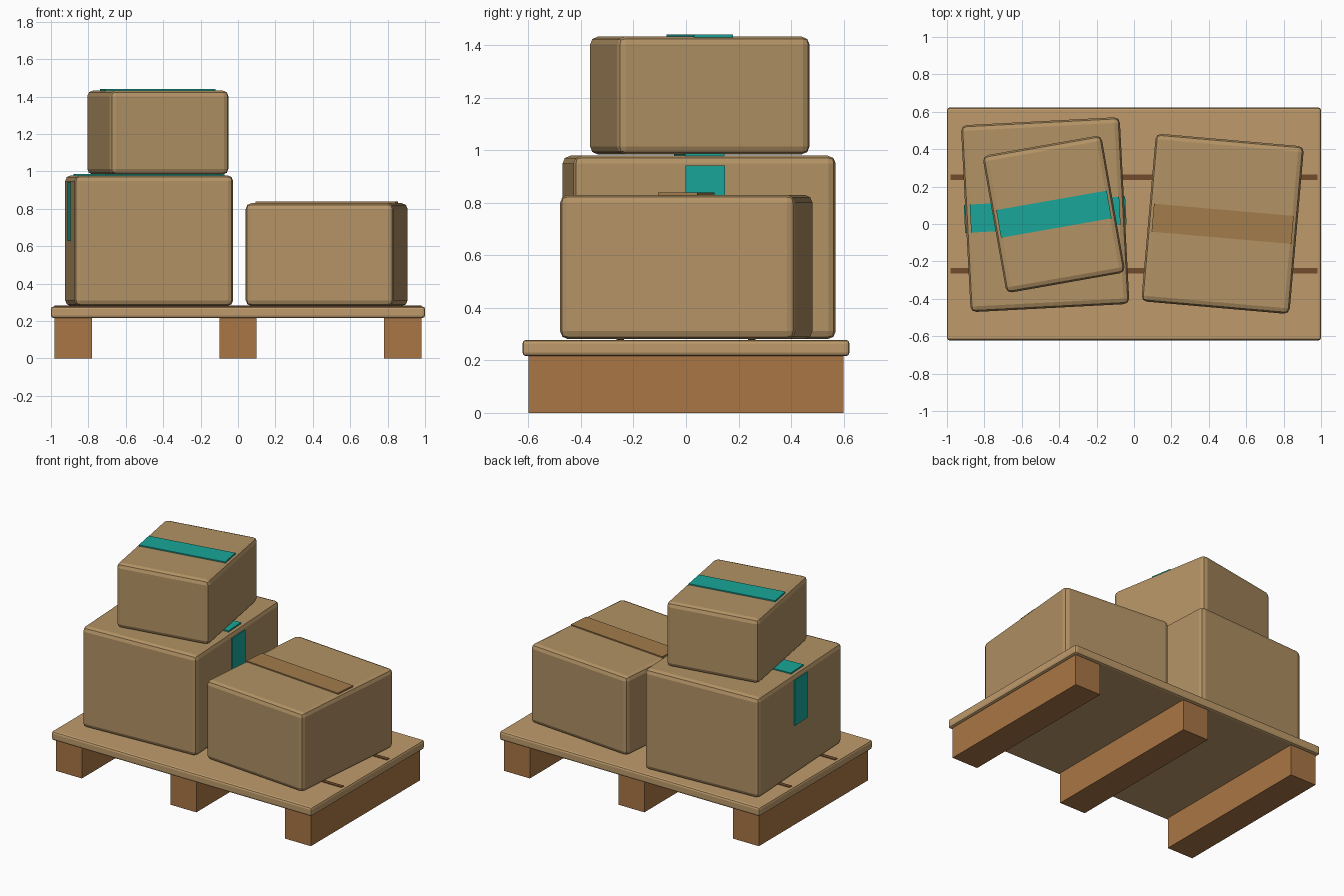
import bpy
from math import radians
from mathutils import Matrix, Vector

if "Cube" in bpy.data.objects:
    bpy.data.objects.remove(bpy.data.objects["Cube"])


def material(name, rgb):
    m = bpy.data.materials.new(name)
    m.diffuse_color = (*rgb, 1)
    m.use_nodes = True
    m.node_tree.nodes["Principled BSDF"].inputs["Base Color"].default_value = m.diffuse_color
    return m


CARD = material("cardboard", (0.45, 0.29, 0.13))
DECK = material("deck_wood", (0.52, 0.33, 0.15))
WOOD = material("runner_wood", (0.40, 0.18, 0.06))
GAP = material("dark_gap", (0.17, 0.07, 0.025))
TEAL = material("teal_tape", (0.01, 0.38, 0.32))
BROWN = material("brown_tape", (0.36, 0.20, 0.07))


def block(name, size, mat, frame, loc, bevel=0):
    """Box of a given size, placed at loc inside a turned frame."""
    bpy.ops.mesh.primitive_cube_add(size=1)
    ob = bpy.context.object
    ob.name = name
    ob.data.transform(Matrix.Diagonal((*size, 1)))
    ob.matrix_world = frame @ Matrix.Translation(Vector(loc))
    ob.data.materials.append(mat)
    if bevel:
        mod = ob.modifiers.new("rounded_edges", 'BEVEL')
        mod.width = bevel
        mod.segments = 2
    return ob


def turned(x, y, z, degrees):
    return Matrix.Translation((x, y, z)) @ Matrix.Rotation(radians(degrees), 4, 'Z')


def carton(name, x, y, z, angle, size, tape_length, tape_mat):
    """Cardboard box standing at z with a strip of tape on its top."""
    frame = turned(x, y, z, angle)
    h = size[2]
    block(name, size, CARD, frame, (0, 0, h / 2), 0.03)
    block(name + "_top_tape", (tape_length, 0.15, 0.016), tape_mat, frame, (0, 0, h))
    return frame


# Pallet: deck, runners and dark board gaps
base = Matrix.Identity(4)
block("pallet_deck", (2, 1.245, 0.062), DECK, base, (0, 0, 0.247), 0.014)
for side, x in (("left", -0.88), ("middle", 0), ("right", 0.88)):
    block(side + "_runner", (0.2, 1.2, 0.22), WOOD, base, (x, 0, 0.11))
for side, y in (("front", -0.25), ("back", 0.25)):
    block(side + "_board_gap", (1.96, 0.028, 0.012), GAP, base, (0, y, 0.276))

# Stacked cartons
large = carton("large_carton", -0.475, 0.05, 0.281, 3, (0.85, 1.0, 0.698), 0.8, TEAL)
carton("medium_carton", 0.474, 0.001, 0.281, -5, (0.795, 0.9, 0.549), 0.75, BROWN)
carton("small_carton", -0.4285, 0.0525, 0.984, 10, (0.645, 0.745, 0.448), 0.6, TEAL)

# Tape ends folded down the sides of the large carton
for side, s in (("left", -1), ("right", 1)):
    block(side + "_tape_end", (0.014, 0.15, 0.315), TEAL, large, (s * 0.425, 0, 0.504))
